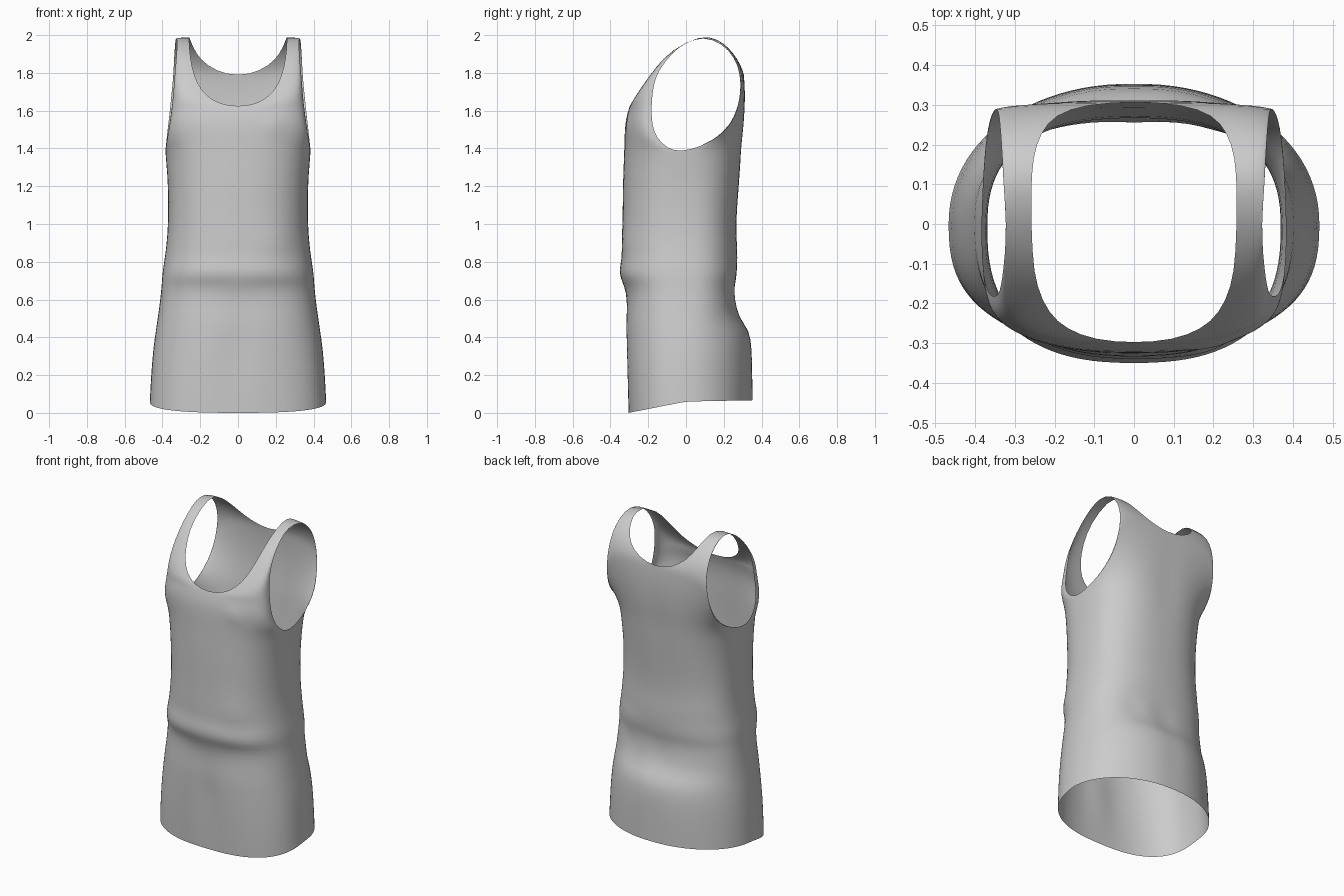
import bpy, bmesh, math

COLS = 12  # faces from centre line to side edge

# Body rings: height, half width, front y, back y, front squareness, back squareness
rings = [
    (0.06, .468, -.305, .355, 2.6, 2.1), (0.20, .461, -.312, .355, 2.6, 2.1),
    (0.34, .450, -.318, .352, 2.5, 2.1), (0.44, .435, -.320, .338, 2.5, 2.1),
    (0.50, .426, -.320, .285, 2.5, 2.3), (0.60, .412, -.312, .262, 2.5, 2.5),
    (0.67, .405, -.320, .258, 2.5, 2.5), (0.71, .403, -.345, .266, 2.5, 2.5),
    (0.76, .398, -.355, .270, 2.5, 2.5), (0.82, .388, -.338, .268, 2.5, 2.5),
    (0.90, .378, -.342, .270, 2.5, 2.5), (1.00, .370, -.336, .262, 2.5, 2.5),
    (1.20, .370, -.335, .280, 2.5, 2.5), (1.32, .380, -.330, .291, 2.5, 2.6),
    (1.38, .385, -.327, .296, 2.6, 2.7),
]

# Upper rows: (centre or neckline point), (armhole point)
front_top = [
    ((0, -.326, 1.46), (.382, -.10, 1.400)), ((0, -.322, 1.53), (.374, -.155, 1.455)),
    ((0, -.312, 1.58), (.363, -.18, 1.52)), ((0, -.300, 1.62), (.352, -.183, 1.60)),
    ((.10, -.292, 1.635), (.344, -.18, 1.67)), ((.17, -.265, 1.68), (.338, -.17, 1.75)),
    ((.215, -.225, 1.74), (.332, -.14, 1.82)), ((.245, -.16, 1.83), (.325, -.08, 1.90)),
    ((.257, -.08, 1.92), (.321, 0, 1.965)), ((.260, .08, 2.003), (.328, .09, 1.992)),
]
back_top = [
    ((.255, .17, 1.978), (.333, .19, 1.958)), ((.235, .23, 1.93), (.338, .26, 1.88)),
    ((.20, .275, 1.87), (.342, .288, 1.79)), ((.12, .302, 1.81), (.350, .290, 1.70)),
    ((0, .308, 1.78), (.360, .272, 1.60)), ((0, .313, 1.70), (.368, .24, 1.53)),
    ((0, .312, 1.60), (.376, .18, 1.465)), ((0, .306, 1.50), (.382, .08, 1.41)),
]

# Cloth folds: x, z, x spread, z spread, outward amount, slope, side (-1 front, 1 back)
folds = [
    (0, .33, .05, .16, -.018, 0, -1), (.20, 1.53, .06, .02, .012, .3, -1),
    (-.2, 1.55, .06, .02, .008, 0, -1), (.2, .90, .16, .025, .010, .3, -1),
    (.0, .67, .10, .03, .008, 0, -1), (-.2, .86, .10, .03, -.006, 0, -1),
    (0, .56, .05, .07, -.015, 0, 1), (.2, .58, .06, .04, -.014, .5, 1),
    (-.15, .95, .2, .03, .008, .15, 1), (0, .25, .05, .15, -.006, 0, 1),
    (.1, .80, .2, .03, .007, -.2, 1), (0, 1.45, .06, .15, -.006, 0, 1),
]


def side_y(z):
    return -.03 * max(0, (z - 1.0) / .38)


def row(inner, outer, n):
    """Quarter superellipse from centre line to side edge."""
    pts = []
    for i in range(COLS + 1):
        a = math.pi / 2 * i / COLS
        s = math.sin(a) ** (2 / n)
        c = max(0, math.cos(a)) ** (2 / n) if i < COLS else 0
        pts.append((inner[0] + (outer[0] - inner[0]) * s,
                    outer[1] + (inner[1] - outer[1]) * c,
                    outer[2] + (inner[2] - outer[2]) * c))
    return pts


# Strip of rows: up the front, over the shoulder, down the back
rows = []
for z, w, yf, yb, nf, nb in rings:
    drop = .06 * max(0, 1 - (z - .06) / .5)
    rise = max(0, (z - 1.3) / .08) * .02
    rows.append(row((0, yf, z - drop + rise), (w, side_y(z), z), nf))
rows += [row(a, b, 2.5) for a, b in front_top]
rows += [row(a, b, 2.6) for a, b in back_top]
for z, w, yf, yb, nf, nb in reversed(rings):
    lift = .008 * max(0, 1 - z / .5) + max(0, (z - 1.3) / .08) * .03
    rows.append(row((0, yb, z + lift), (w, side_y(z), z), nb))

bm = bmesh.new()
for sx in (1, -1):
    grid = [[bm.verts.new((x * sx, y, z)) for x, y, z in r] for r in rows]
    for r0, r1 in zip(grid, grid[1:]):
        for i in range(COLS):
            quad = [r0[i], r0[i + 1], r1[i + 1], r1[i]]
            bm.faces.new(quad if sx > 0 else quad[::-1])
bmesh.ops.remove_doubles(bm, verts=bm.verts, dist=.0008)

# Push folds in and out of the cloth
for v in bm.verts:
    x, y, z = v.co
    for fx, fz, wx, wz, amt, slope, side in folds:
        if y * side > .1:
            dx = x - fx
            dz = z - fz - slope * dx
            v.co.y += side * amt * math.exp(-(dx / wx) ** 2 - (dz / wz) ** 2)

mesh = bpy.data.meshes.new("tunic")
bm.to_mesh(mesh)
bm.free()
tunic = bpy.data.objects.new("tunic", mesh)
bpy.context.collection.objects.link(tunic)

cloth = bpy.data.materials.new("grey cloth")
cloth.diffuse_color = (.6, .6, .6, 1)
mesh.materials.append(cloth)
for p in mesh.polygons:
    p.use_smooth = True

sub = tunic.modifiers.new("smooth cloth", 'SUBSURF')
sub.levels = sub.render_levels = 1
